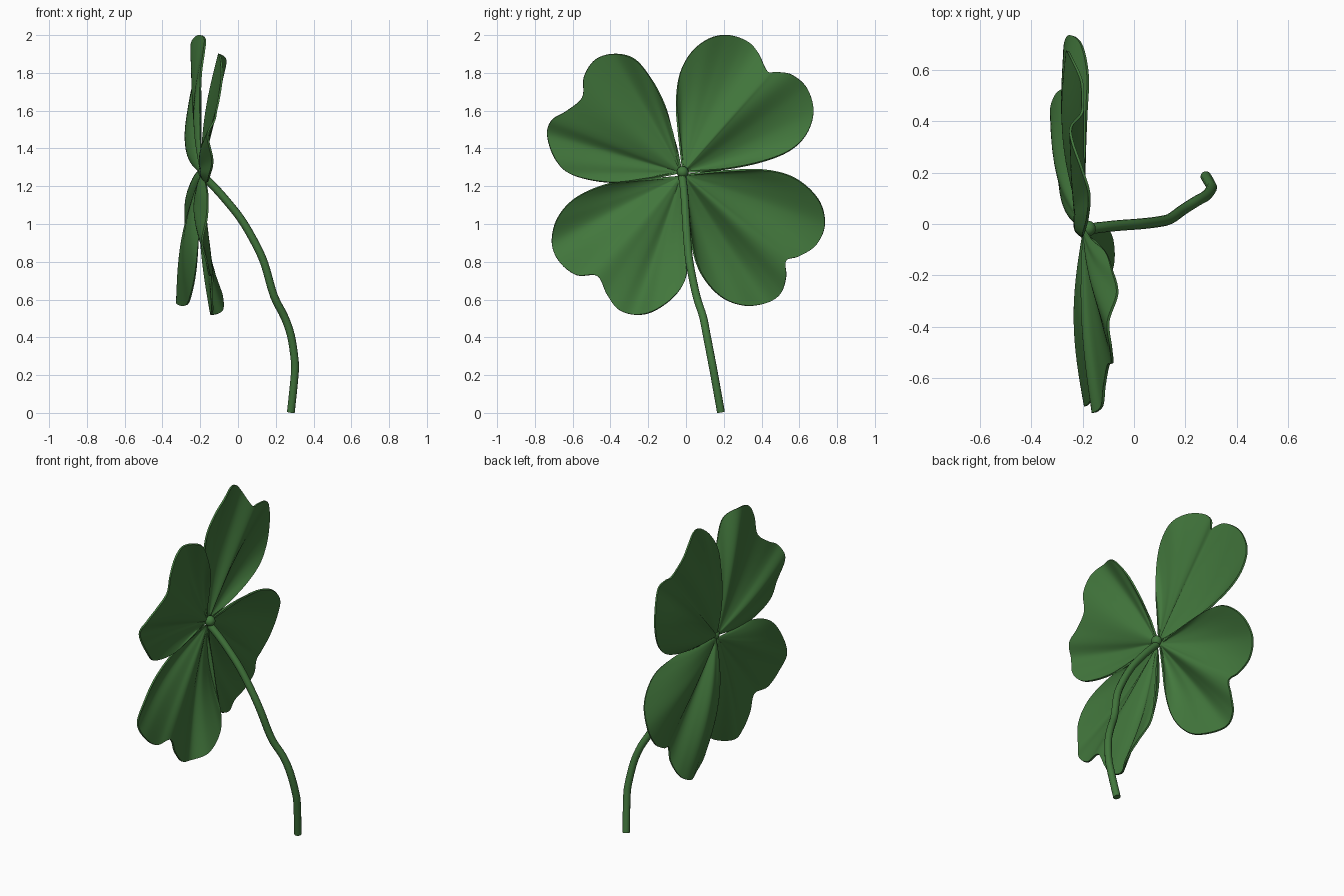
import bpy, bmesh, math
from mathutils import Vector

if "Cube" in bpy.data.objects:
    bpy.data.objects.remove(bpy.data.objects["Cube"])

green = bpy.data.materials.new("leaf_green")
green.diffuse_color = (0.055, 0.185, 0.046, 1)
green.use_nodes = True
green.node_tree.nodes["Principled BSDF"].inputs["Base Color"].default_value = green.diffuse_color


def catmull(points, steps):
    """Smooth open curve through the points."""
    p = [points[0]] + points + [points[-1]]
    out = []
    for i in range(1, len(p) - 2):
        a, b, c, d = p[i - 1:i + 3]
        for k in range(steps):
            t = k / steps
            out.append(0.5 * (2 * b + (c - a) * t + (2 * a - 5 * b + 4 * c - d) * t * t
                              + (3 * b - a - 3 * c + d) * t ** 3))
    out.append(points[-1])
    return out


def leaflet(name, base, edge, bulge=0.03, rings=16):
    """Heart-shaped blade: fan of rays from the base to a wavy outline of (x, y, z)."""
    base = Vector(base)
    outline = catmull([base] + [Vector(e) for e in edge] + [base], 7)[1:-1]
    n = len(outline)
    bm = bmesh.new()
    centre = bm.verts.new(base)
    rows = []
    for i, p in enumerate(outline):
        fold = bulge * math.sin(2 * math.pi * i / (n - 1)) ** 2
        row = [centre]
        for j in range(1, rings + 1):
            s = j / rings
            v = base.lerp(p, s)
            v.x -= fold * math.sin(math.pi * s)
            row.append(bm.verts.new(v))
        rows.append(row)
    for a, b in zip(rows, rows[1:]):
        bm.faces.new((centre, a[1], b[1]))
        for j in range(1, rings):
            bm.faces.new((a[j], a[j + 1], b[j + 1], b[j]))
    bmesh.ops.recalc_face_normals(bm, faces=bm.faces)
    me = bpy.data.meshes.new(name)
    bm.to_mesh(me)
    bm.free()
    me.materials.append(green)
    ob = bpy.data.objects.new(name, me)
    bpy.context.collection.objects.link(ob)
    m = ob.modifiers.new("thickness", "SOLIDIFY")
    m.thickness = 0.01
    m.offset = 0
    bpy.ops.object.select_all(action="DESELECT")
    bpy.context.view_layer.objects.active = ob
    ob.select_set(True)
    bpy.ops.object.modifier_apply(modifier=m.name)
    bpy.ops.object.shade_smooth_by_angle(angle=math.radians(50))


# four leaflets
leaflet("leaflet_upper_right", (-.195, -.015, 1.275), [
    (-.2, -.04, 1.5), (-.2, -.05, 1.65), (-.195, -.03, 1.8), (-.18, .03, 1.91),
    (-.175, .12, 1.98), (-.205, .22, 2.0), (-.24, .32, 1.97), (-.245, .38, 1.91),
    (-.205, .43, 1.81), (-.2, .48, 1.805), (-.205, .56, 1.79), (-.24, .64, 1.72),
    (-.26, .675, 1.6), (-.255, .64, 1.48), (-.24, .55, 1.39), (-.225, .4, 1.33),
    (-.21, .2, 1.29)], 0.045)
leaflet("leaflet_upper_left", (-.195, -.025, 1.275), [
    (-.16, -.06, 1.45), (-.11, -.11, 1.62), (-.085, -.18, 1.76), (-.065, -.27, 1.87),
    (-.1, -.38, 1.9), (-.09, -.48, 1.87), (-.085, -.54, 1.78), (-.1, -.55, 1.67),
    (-.115, -.63, 1.6), (-.125, -.71, 1.55), (-.16, -.735, 1.47), (-.135, -.69, 1.34),
    (-.15, -.6, 1.26), (-.165, -.4, 1.22), (-.18, -.2, 1.24)], 0.025)
leaflet("leaflet_lower_left", (-.195, -.03, 1.25), [
    (-.185, -.2, 1.235), (-.17, -.4, 1.215), (-.16, -.58, 1.14), (-.165, -.68, 1.03),
    (-.19, -.71, .9), (-.165, -.67, .8), (-.15, -.58, .73), (-.135, -.47, .725),
    (-.14, -.42, .63), (-.135, -.36, .55), (-.14, -.27, .52), (-.085, -.17, .54),
    (-.085, -.06, .62), (-.12, 0, .72), (-.145, 0, .85), (-.17, -.01, 1.05)], 0.04)
leaflet("leaflet_lower_right", (-.195, -.01, 1.26), [
    (-.19, .2, 1.28), (-.185, .42, 1.285), (-.18, .58, 1.24), (-.205, .7, 1.13),
    (-.25, .735, 1.0), (-.27, .69, .89), (-.265, .6, .83), (-.25, .53, .805),
    (-.265, .53, .72), (-.305, .5, .63), (-.322, .42, .58), (-.275, .3, .57),
    (-.25, .18, .62), (-.225, .08, .74), (-.21, .03, .9), (-.2, .01, 1.1)], 0.055)

# curved stem
path = catmull([Vector(p) for p in (
    (-.18, -.02, 1.25), (-.12, -.012, 1.19), (-.05, -.005, 1.11), (.02, 0, 1.02),
    (.09, .008, .9), (.14, .02, .79), (.19, .055, .62), (.245, .09, .51),
    (.28, .11, .41), (.3, .135, .28), (.3, .15, .2), (.28, .185, .004))], 4)
cu = bpy.data.curves.new("stem", "CURVE")
cu.dimensions = "3D"
cu.bevel_depth = 0.021
cu.bevel_resolution = 4
cu.use_fill_caps = True
sp = cu.splines.new("POLY")
sp.points.add(len(path) - 1)
for q, v in zip(sp.points, path):
    q.co = (*v, 1)
sp.use_smooth = True
cu.materials.append(green)
bpy.context.collection.objects.link(bpy.data.objects.new("stem", cu))

# small knob where the leaflets meet
bpy.ops.mesh.primitive_uv_sphere_add(segments=24, ring_count=12, radius=0.031,
                                     location=(-.18, -.018, 1.275))
knob = bpy.context.object
knob.name = "centre_knob"
knob.data.materials.append(green)
bpy.ops.object.shade_smooth()
